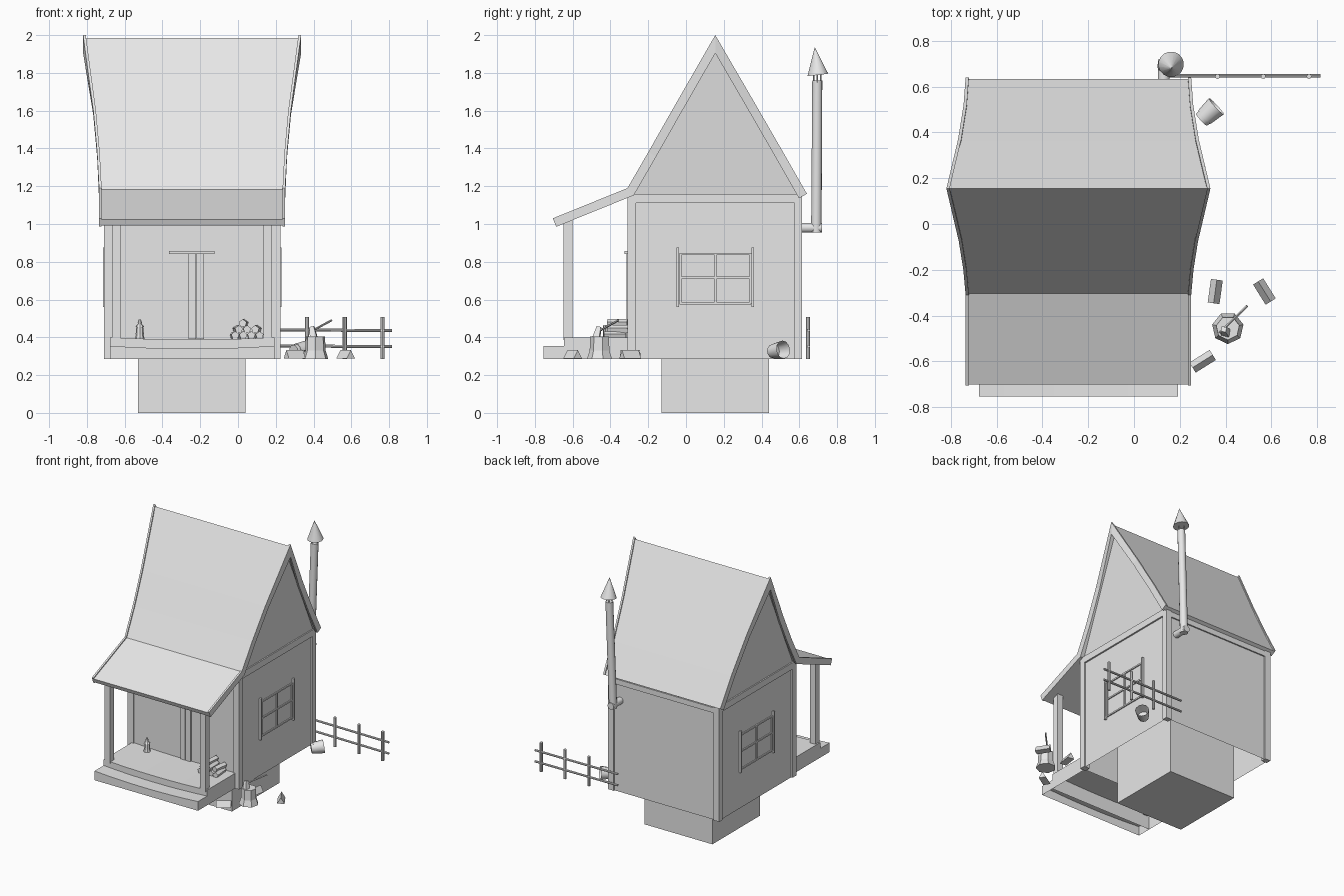
import bpy, bmesh, math, random
from mathutils import Vector, Matrix

random.seed(4)
if "Cube" in bpy.data.objects:
    bpy.data.objects.remove(bpy.data.objects["Cube"])

grey = bpy.data.materials.new("plain grey")
grey.use_nodes = True
grey.diffuse_color = (0.8, 0.8, 0.8, 1)
grey.node_tree.nodes["Principled BSDF"].inputs["Base Color"].default_value = (0.8, 0.8, 0.8, 1)

CX = -0.243      # middle of the house in x
GROUND = 0.285   # level of the yard


def finish(name, bm, smooth=False):
    bmesh.ops.recalc_face_normals(bm, faces=bm.faces)
    mesh = bpy.data.meshes.new(name)
    bm.to_mesh(mesh)
    bm.free()
    mesh.materials.append(grey)
    ob = bpy.data.objects.new(name, mesh)
    bpy.context.collection.objects.link(ob)
    if smooth:
        bpy.ops.object.select_all(action='DESELECT')
        ob.select_set(True)
        bpy.context.view_layer.objects.active = ob
        bpy.ops.object.shade_smooth_by_angle(angle=math.radians(40))
    return ob


def box(name, xs, ys, zs):
    bm = bmesh.new()
    bmesh.ops.create_cube(bm, size=1)
    for v in bm.verts:
        v.co = [r[0] if c < 0 else r[1] for c, r in zip(v.co, (xs, ys, zs))]
    return finish(name, bm)


def rod(name, a, b, r1, r2=None, sides=8, smooth=False, hollow=False):
    a, b = Vector(a), Vector(b)
    bm = bmesh.new()
    turn = (b - a).to_track_quat('Z', 'Y').to_matrix().to_4x4()
    bmesh.ops.create_cone(bm, cap_ends=True, segments=sides, radius1=r1,
                          radius2=r1 if r2 is None else r2, depth=(b - a).length,
                          matrix=Matrix.Translation((a + b) / 2) @ turn)
    if hollow:  # sink the far cap to make a container
        top = max(bm.faces, key=lambda f: f.calc_center_median().dot(b - a))
        bmesh.ops.inset_region(bm, faces=[top], thickness=0.008)
        for v in top.verts:
            v.co -= (b - a) * 0.8
    return finish(name, bm, smooth)


# Roof: one bent strip from back eave over the ridge to the porch edge (y, z, half width)
ROOF = [(0.64, 1.16, 0.493), (0.52, 1.37, 0.502), (0.37, 1.63, 0.526), (0.155, 2.0, 0.577),
        (-0.075, 1.6, 0.523), (-0.2, 1.38, 0.503), (-0.31, 1.19, 0.493), (-0.705, 1.03, 0.493)]


def offset(d):
    pts = [Vector(p[:2]) for p in ROOF]
    out = []
    for i, p in enumerate(pts):
        dirs = [(pts[j + 1] - pts[j]).normalized() for j in (i - 1, i) if 0 <= j < len(pts) - 1]
        ns = [Vector((t.y, -t.x)) for t in dirs]
        ns = [n if n.y < 0 else -n for n in ns]
        m = sum(ns, Vector((0, 0))).normalized()
        out.append(p + m * d / m.dot(ns[0]))
    return out


def roof_strip(name, top, bottom, left, right):
    bm = bmesh.new()
    rings = []
    for (y, z, w), a, b in zip(ROOF, offset(top), offset(bottom)):
        l, r = CX + left(w), CX + right(w)
        rings.append([bm.verts.new(c) for c in
                      ((l, *a), (r, *a), (r, *b), (l, *b))])
    for p, q in zip(rings, rings[1:]):
        for k in range(4):
            bm.faces.new((p[k], p[(k + 1) % 4], q[(k + 1) % 4], q[k]))
    bm.faces.new(rings[0])
    bm.faces.new(rings[-1])
    finish(name, bm)


roof_strip("roof", 0.008, 0.042, lambda w: -w + 0.01, lambda w: w - 0.01)
roof_strip("left_bargeboard", 0, 0.048, lambda w: w - 0.014, lambda w: w)
roof_strip("right_bargeboard", 0, 0.048, lambda w: -w, lambda w: -w + 0.014)

# Walls: open underneath, with gables leaning out under the roof
bm = bmesh.new()
low, high = [[bm.verts.new((CX + sx * 0.455, y, z)) for sx, y in
              ((-1, -0.3), (1, -0.3), (1, 0.605), (-1, 0.605))] for z in (GROUND, 1.14)]
for i in range(4):
    j = (i + 1) % 4
    bm.faces.new((low[i], low[j], high[j], high[i]))
peak = [bm.verts.new((CX + s * 0.545, 0.155, 1.92)) for s in (-1, 1)]
bm.faces.new((high[0], high[3], peak[0]))
bm.faces.new((high[1], high[2], peak[1]))
finish("walls", bm)

box("foundation", (-0.53, 0.04), (-0.13, 0.44), (0, 0.5))

for s, side in ((1, "left"), (-1, "right")):
    def sx(a, b):
        return sorted((CX + s * a, CX + s * b))
    # Corner posts, beams and porch posts
    box(side + "_front_corner_post", sx(0.42, 0.467), (-0.31, -0.265), (GROUND, 1.15))
    box(side + "_back_corner_post", sx(0.42, 0.467), (0.575, 0.615), (GROUND, 1.15))
    box(side + "_beam", sx(0.43, 0.467), (-0.3, 0.605), (1.11, 1.16))
    box(side + "_porch_post", sx(0.378, 0.424), (-0.648, -0.602), (0.385, 1.03))
    # Window: frame, crossed bars and side boards
    for y in (-0.035, 0.151, 0.335):
        box(side + "_window_upright", sx(0.45, 0.464), (y, y + 0.011), (0.58, 0.845))
    for z in (0.575, 0.71, 0.835):
        box(side + "_window_bar", sx(0.45, 0.463), (-0.035, 0.345), (z, z + 0.011))
    for y in (-0.05, 0.346):
        box(side + "_window_board", sx(0.45, 0.472), (y, y + 0.014), (0.56, 0.875))

box("back_beam", (CX - 0.44, CX + 0.44), (0.58, 0.615), (1.1, 1.14))
box("front_beam", (CX - 0.44, CX + 0.44), (-0.31, -0.28), (1.1, 1.14))

# Door boards and lintel
box("left_door_board", (-0.219, -0.18), (-0.315, -0.295), (0.39, 0.842))
box("right_door_board", (-0.262, -0.223), (-0.315, -0.295), (0.39, 0.842))
box("door_lintel", (-0.365, -0.125), (-0.325, -0.295), (0.84, 0.858))


# Porch: sagging planks, open underneath
def sagging_step(name, y0, y1, z, sag):
    bm = bmesh.new()
    rings = []
    for i in range(9):
        t = i / 4 - 1
        x, top = CX + 0.435 * t, z - sag * (1 - t * t)
        rings.append([bm.verts.new(c) for c in
                      ((x, y0, GROUND), (x, y0, top), (x, y1, top), (x, y1, GROUND))])
    for p, q in zip(rings, rings[1:]):
        for k in range(3):
            bm.faces.new((p[k], p[k + 1], q[k + 1], q[k]))
    bm.faces.new(rings[0])
    bm.faces.new(rings[-1])
    finish(name, bm)


sagging_step("porch_floor", -0.645, -0.3, 0.4, 0.012)
sagging_step("porch_step", -0.755, -0.645, 0.355, 0.015)

# Stove pipe with its cap
rod("pipe_elbow", (0.13, 0.59, 0.98), (0.13, 0.72, 0.98), 0.026, sides=12, smooth=True)
rod("stove_pipe", (0.13, 0.69, 0.957), (0.158, 0.695, 1.76), 0.028, 0.027, 12, True)
for i in range(3):
    a = math.tau * i / 3
    x, y = 0.159 + 0.022 * math.cos(a), 0.695 + 0.022 * math.sin(a)
    rod("cap_stay", (x, y, 1.75), (x, y, 1.82), 0.004, sides=4)
rod("pipe_cap", (0.162, 0.698, 1.79), (0.165, 0.682, 1.935), 0.056, 0.001, 16, True)

# Fence
for x in (0.365, 0.565, 0.765):
    rod("fence_post", (x, 0.645, GROUND), (x, 0.645, 0.508), 0.011)
for z in (0.355, 0.44):
    rod("fence_rail", (0.12, 0.648, z), (0.815, 0.648, z - 0.004), 0.008)

# Bucket lying on its side
rod("bucket", (0.295, 0.455, 0.325), (0.36, 0.515, 0.335), 0.035, 0.048, 12, True, True)

# Chopping stump with axe
rod("stump_root", (0.41, -0.455, GROUND), (0.41, -0.455, 0.33), 0.07, 0.055, 7)
rod("stump", (0.41, -0.455, 0.33), (0.41, -0.455, 0.405), 0.055, 0.052, 7)
rod("axe_handle", (0.375, -0.475, 0.425), (0.495, -0.358, 0.49), 0.006, sides=6)
rod("axe_head", (0.392, -0.46, 0.455), (0.402, -0.475, 0.395), 0.016, 0.026, 4)

# Split logs scattered in the yard
for x, y, angle in ((0.355, -0.295, 82), (0.57, -0.295, 122), (0.3, -0.6, 32)):
    a = math.radians(angle)
    d = Vector((math.cos(a), math.sin(a), 0)) * 0.052
    c = Vector((x, y, 0.303))
    rod("split_log", c - d, c + d, 0.03, sides=3)

# Firewood stacked on the porch
for row, count in enumerate((4, 3, 1)):
    for i in range(count):
        x, z = -0.015 + i * 0.043 + row * 0.02, 0.41 + row * 0.032
        shift = random.uniform(-0.015, 0.015)
        rod("firewood", (x, -0.425 + shift, z), (x + shift, -0.315 + shift / 2, z), 0.022, sides=5)

# Lantern
for name, z0, z1, r1, r2 in (("base", 0.39, 0.415, 0.026, 0.02), ("glass", 0.415, 0.455, 0.022, 0.018),
                             ("cap", 0.455, 0.475, 0.024, 0.008), ("ring", 0.475, 0.495, 0.012, 0.006)):
    rod("lantern_" + name, (-0.52, -0.35, z0), (-0.52, -0.35, z1), r1, r2)
